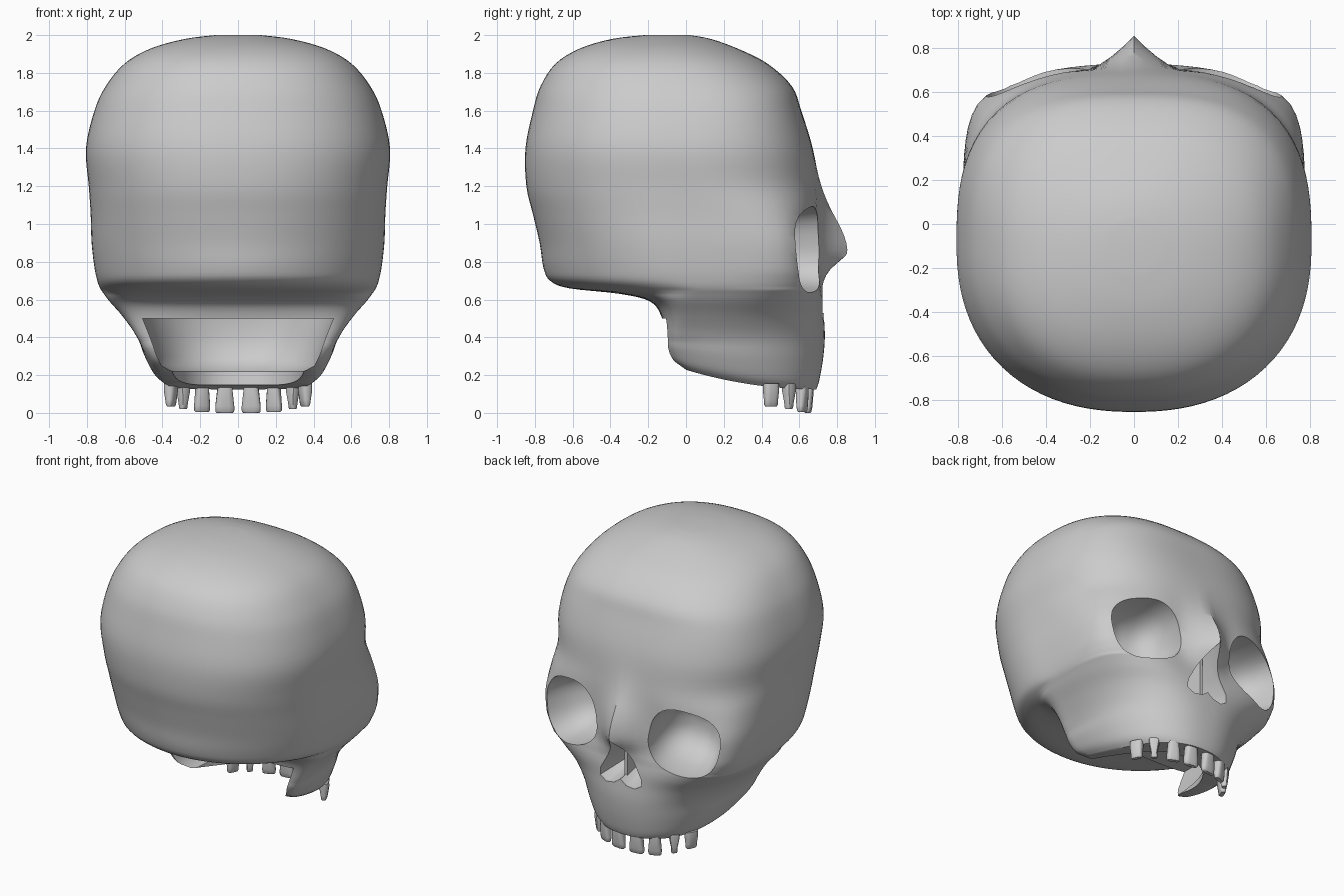
import bpy, bmesh, math
from mathutils import Vector, Matrix

if "Cube" in bpy.data.objects:
    bpy.data.objects.remove(bpy.data.objects["Cube"])

SEG = 96


def link(name, bm):
    bmesh.ops.recalc_face_normals(bm, faces=bm.faces[:])
    me = bpy.data.meshes.new(name)
    bm.to_mesh(me)
    bm.free()
    ob = bpy.data.objects.new(name, me)
    bpy.context.collection.objects.link(ob)
    return ob


def loft(name, rings):
    # Closed skin over a stack of rings, fan caps at both ends
    bm = bmesh.new()
    vs = [[bm.verts.new(p) for p in r] for r in rings]
    n = len(rings[0])
    for a, b in zip(vs, vs[1:]):
        for i in range(n):
            bm.faces.new((a[i], a[(i + 1) % n], b[(i + 1) % n], b[i]))
    for ring in (vs[0], vs[-1]):
        mid = bm.verts.new(sum((v.co for v in ring), Vector()) / n)
        for i in range(n):
            bm.faces.new((ring[i], ring[(i + 1) % n], mid))
    return link(name, bm)


def bell(v, mid, wide):
    return math.exp(-((v - mid) / wide) ** 2)


def ring(z, a, yf, yb, nf, nb, shaped=True, seg=SEG):
    # Superellipse outline with its own front and back fullness
    cy = min((yf + yb) / 2, 0.08)
    pts = []
    for i in range(seg):
        t = 2 * math.pi * i / seg
        c, s = math.cos(t), math.sin(t)
        n, b = (nf, yf - cy) if s > 0 else (nb, cy - yb)
        r = (abs(c) ** n + abs(s) ** n) ** (-1 / n)
        x, y, zz = a * r * c, cy + b * r * s, z
        if shaped:
            # jaw edge rises to the rear, nose ridge stands out, orbits fall back
            rise = 0.22 * min(1, max(0, (0.4 - z) / 0.28))
            zz += rise * (yf - y) ** 2
            if s > 0:
                nose = 0.155 * bell(z, 0.85, 0.25 if z > 0.85 else 0.13)
                orbit = 0.045 * bell(z, 0.87, 0.2) * bell(abs(x), 0.53, 0.16) * min(1, 2 * s * s)
                y += nose * max(0, 1 - abs(x) / 0.22) ** 1.5 - orbit
        pts.append((x, y, zz))
    return pts


def smooth_rows(rows, k):
    out = []
    for i in range(len(rows) - 1):
        p0, p1, p2, p3 = (rows[min(max(i + d, 0), len(rows) - 1)] for d in (-1, 0, 1, 2))
        for j in range(k):
            t = j / k
            out.append([0.5 * (2 * b + (c - a) * t + (2 * a - 5 * b + 4 * c - d) * t * t
                               + (3 * b - a - 3 * c + d) * t ** 3)
                        for a, b, c, d in zip(p0, p1, p2, p3)])
    return out + [list(rows[-1])]


def cut(target, cutter):
    m = target.modifiers.new("cut", 'BOOLEAN')
    m.operation = 'DIFFERENCE'
    m.solver = 'EXACT'
    m.use_self = True
    m.object = cutter
    bpy.context.view_layer.objects.active = target
    bpy.ops.object.modifier_apply(modifier=m.name)
    bpy.data.objects.remove(cutter)


def shade(ob, deg):
    bpy.ops.object.select_all(action='DESELECT')
    ob.select_set(True)
    bpy.context.view_layer.objects.active = ob
    bpy.ops.object.shade_smooth_by_angle(angle=math.radians(deg))


# Skull: height, half width, face y, rear y, front and rear fullness
rows = [
    (2.00, 0.12, 0.02, -0.22, 2.0, 2.1),
    (1.98, 0.28, 0.13, -0.39, 2.1, 2.2),
    (1.93, 0.46, 0.27, -0.56, 2.3, 2.3),
    (1.85, 0.60, 0.43, -0.69, 2.5, 2.3),
    (1.73, 0.70, 0.56, -0.77, 2.7, 2.3),
    (1.60, 0.76, 0.61, -0.81, 2.85, 2.3),
    (1.40, 0.805, 0.67, -0.85, 2.75, 2.3),
    (1.20, 0.79, 0.695, -0.845, 2.8, 2.25),
    (1.05, 0.78, 0.70, -0.81, 3.7, 2.2),
    (0.90, 0.775, 0.70, -0.775, 4.8, 2.1),
    (0.77, 0.76, 0.70, -0.755, 5.0, 2.0),
    (0.70, 0.745, 0.71, -0.72, 4.4, 2.0),
    (0.66, 0.73, 0.715, -0.62, 3.9, 2.0),
    (0.63, 0.71, 0.72, -0.35, 3.5, 2.6),
    (0.59, 0.68, 0.725, -0.19, 3.1, 4.0),
    (0.51, 0.61, 0.73, -0.13, 2.6, 5.0),
    (0.40, 0.535, 0.735, -0.11, 2.4, 7.0),
    (0.28, 0.50, 0.725, -0.11, 2.3, 7.0),
    (0.17, 0.455, 0.705, -0.09, 2.3, 6.0),
    (0.125, 0.41, 0.69, -0.02, 2.3, 4.0),
]
skull = loft("skull", [ring(*r) for r in smooth_rows(rows, 4)])

# Eye sockets: rounded squares narrowing with depth
depths = [(0.40, 1.02), (0.02, 1.0), (-0.10, 0.93), (-0.19, 0.78), (-0.25, 0.55), (-0.28, 0.25)]
for side in (-1, 1):
    place = (Matrix.Translation((side * 0.43, 0.62, 0.865))
             @ Matrix.Rotation(-side * math.radians(15), 4, 'Z')
             @ Matrix.Rotation(side * math.radians(12), 4, 'Y'))
    rings = []
    for y, k in depths:
        flat = ring(0, 0.24 * k, 0.22 * k, -0.22 * k, 2.6, 2.6, False, 48)
        # ring centre is clamped, so the outline stays on the local origin
        rings.append([place @ Vector((x, y, z)) for x, z, _ in flat])
    cut(skull, loft("eye_cutter", rings))

# Mouth hollow, open below and behind, with an inward lip along the bottom
hollow = [(0.50, 0.505, 0.63), (0.40, 0.465, 0.64), (0.30, 0.43, 0.62),
          (0.25, 0.405, 0.58), (0.22, 0.35, 0.52), (0.00, 0.32, 0.49)]
cut(skull, loft("mouth_cutter", [ring(z, a, f, -0.6, 2.4, 8, False, 64) for z, a, f in hollow]))

# Nose opening
half = [(0.035, 0.79), (0.095, 0.68), (0.155, 0.57), (0.16, 0.515), (0.11, 0.485), (0.045, 0.495)]
outline = [(0, 0.842)] + half + [(0, 0.53)] + [(-x, z) for x, z in reversed(half)]
cut(skull, loft("nose_cutter", [[(x * k, y, 0.66 + (z - 0.66) * k) for x, z in outline]
                                for y, k in ((0.95, 1.0), (0.70, 1.0), (0.53, 0.65))]))
shade(skull, 42)

# Thin wall inside the nose
bm = bmesh.new()
bmesh.ops.create_cube(bm, size=1)
bm.transform(Matrix.Translation((0, 0.58, 0.66)) @ Matrix.Diagonal((0.022, 0.17, 0.3, 1)))
link("nasal_septum", bm)

# Upper teeth: x, y, width at gum, width at tip, tip height
teeth = [(0.07, 0.645, 0.08, 0.10, 0.0), (0.19, 0.615, 0.07, 0.085, 0.005),
         (0.29, 0.545, 0.065, 0.04, 0.02), (0.355, 0.45, 0.085, 0.075, 0.035)]
for side in (-1, 1):
    for i, (x, y, w0, w1, tip) in enumerate(teeth):
        turn = math.radians((6, 22, 42, 65)[i])
        rings = []
        for z, k, d in ((0.155, w0, 0.055), (0.12, w0, 0.06), (tip + 0.035, w1, 0.045),
                        (tip + 0.008, w1, 0.035), (tip, w1 * 0.85, 0.025)):
            pts = []
            for j in range(16):
                t = 2 * math.pi * j / 16
                c, s = math.cos(t), math.sin(t)
                r = (c ** 4 + s ** 4) ** -0.25
                u, v = k / 2 * r * c, d / 2 * r * s
                px = x + u * math.cos(turn) + v * math.sin(turn)
                py = y - u * math.sin(turn) + v * math.cos(turn)
                pts.append((side * px, py, z))
            rings.append(pts)
        shade(loft("tooth", rings), 50)
